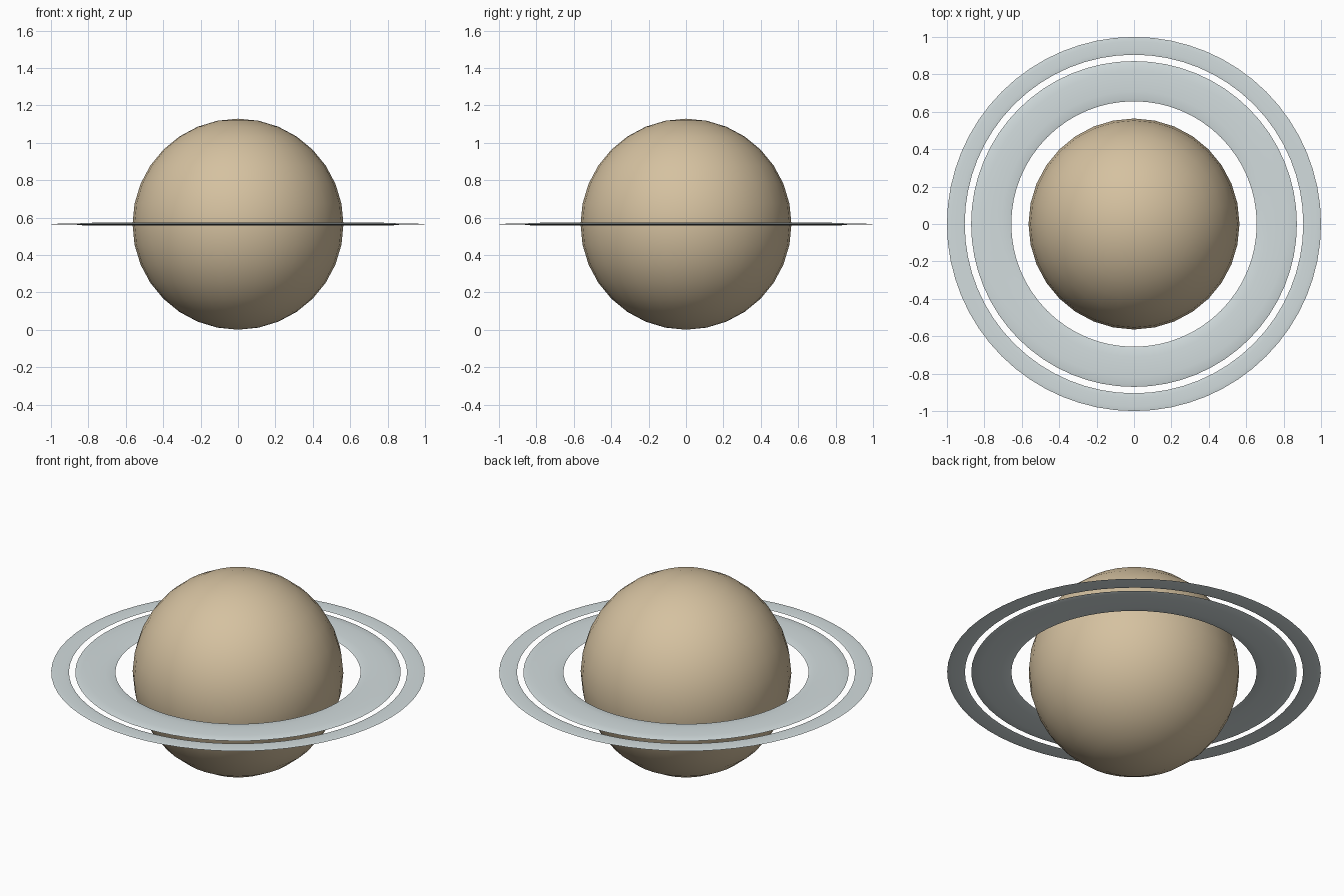
import bpy, math

if "Cube" in bpy.data.objects:
    bpy.data.objects.remove(bpy.data.objects["Cube"])

CENTRE_Z = 0.565


def material(name, rgb):
    m = bpy.data.materials.new(name)
    m.diffuse_color = (*rgb, 1)
    m.use_nodes = True
    m.node_tree.nodes["Principled BSDF"].inputs["Base Color"].default_value = m.diffuse_color
    return m


def finish(name, mat, angle):
    o = bpy.context.object
    o.name = name
    o.data.materials.append(mat)
    bpy.ops.object.transform_apply(location=False, rotation=False, scale=True)
    bpy.ops.object.shade_smooth_by_angle(angle=math.radians(angle))


tan = material("warm tan", (0.665, 0.535, 0.352))
grey = material("pale blue grey", (0.65, 0.72, 0.73))

# Planet globe
bpy.ops.mesh.primitive_uv_sphere_add(segments=32, ring_count=16, radius=0.564,
                                     location=(0, 0, CENTRE_Z))
finish("planet", tan, 40)

# Flattened torus rings: name, inner radius, outer radius, half thickness
for name, inner, outer, half in (("inner_ring", 0.656, 0.871, 0.008),
                                 ("outer_ring", 0.905, 1.0, 0.0025)):
    minor = (outer - inner) / 2
    bpy.ops.mesh.primitive_torus_add(major_radius=(inner + outer) / 2,
                                     minor_radius=minor, major_segments=64,
                                     minor_segments=12,
                                     location=(0, 0, CENTRE_Z))
    bpy.context.object.scale.z = half / minor
    finish(name, grey, 35)
